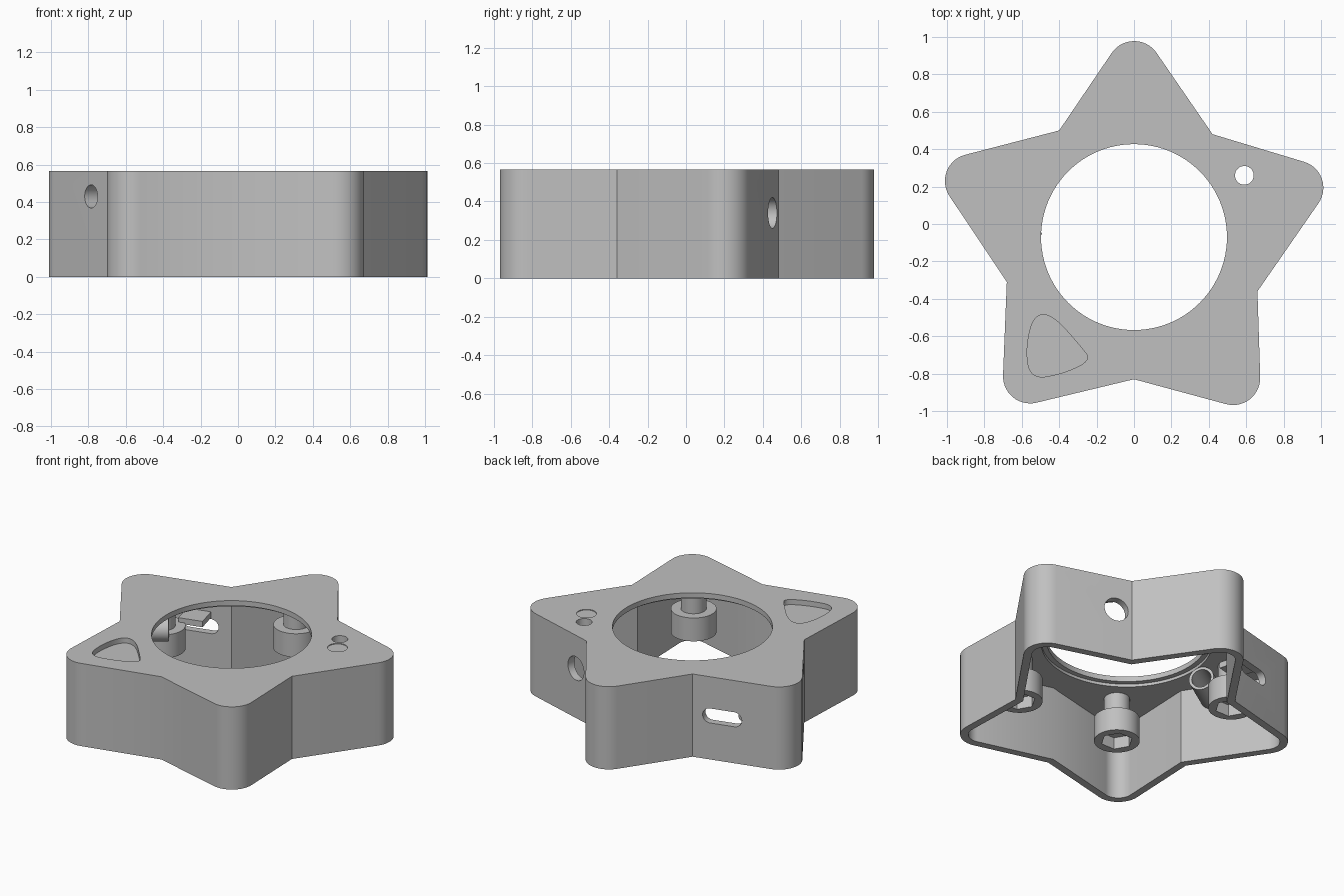
import bpy, bmesh, math
from mathutils import Vector, Matrix

cube = bpy.data.objects.get("Cube")
if cube:
    bpy.data.objects.remove(cube, do_unlink=True)

grey = bpy.data.materials.new("light_grey")
grey.use_nodes = True
grey.diffuse_color = (0.53, 0.53, 0.53, 1)
grey.node_tree.nodes["Principled BSDF"].inputs["Base Color"].default_value = grey.diffuse_color

HEIGHT, WALL, PLATE, TIP_RADIUS = 0.567, 0.05, 0.055, 0.145
CEILING = HEIGHT - PLATE
UP = Vector((0, 0, 1))


def prism(name, points, start, end, origin=(0, 0, 0), axis=UP):
    """Extrude a flat outline along axis; outline y is vertical for level axes."""
    z = Vector(axis).normalized()
    x = Vector((1, 0, 0)) if abs(z.z) > 0.9 else UP.cross(z).normalized()
    frame = Matrix((x, z.cross(x), z)).transposed()
    bm = bmesh.new()
    face = bm.faces.new([bm.verts.new((p[0], p[1], start)) for p in points])
    extruded = bmesh.ops.extrude_face_region(bm, geom=[face])["geom"]
    bmesh.ops.translate(bm, vec=(0, 0, end - start),
                        verts=[g for g in extruded if isinstance(g, bmesh.types.BMVert)])
    bmesh.ops.transform(bm, matrix=Matrix.Translation(origin) @ frame.to_4x4(), verts=bm.verts)
    bmesh.ops.recalc_face_normals(bm, faces=bm.faces)
    mesh = bpy.data.meshes.new(name)
    bm.to_mesh(mesh)
    bm.free()
    mesh.materials.append(grey)
    obj = bpy.data.objects.new(name, mesh)
    bpy.context.collection.objects.link(obj)
    return obj


def circle(radius, sides=48):
    return [(radius * math.cos(math.tau * i / sides), radius * math.sin(math.tau * i / sides))
            for i in range(sides)]


def select(obj):
    bpy.ops.object.select_all(action='DESELECT')
    obj.select_set(True)
    bpy.context.view_layer.objects.active = obj


def cut(obj, cutter):
    cutter.hide_render = True
    select(obj)
    mod = obj.modifiers.new("cut", 'BOOLEAN')
    mod.operation, mod.solver, mod.object = 'DIFFERENCE', 'EXACT', cutter
    bpy.ops.object.modifier_apply(modifier=mod.name)
    bpy.data.objects.remove(cutter, do_unlink=True)


def smooth(obj):
    select(obj)
    bpy.ops.object.shade_smooth_by_angle(angle=math.radians(30))


def neighbours(points):
    vs = [Vector(p) for p in points]
    return [(vs[i - 1], vs[i], vs[(i + 1) % len(vs)]) for i in range(len(vs))]


def offset(points, distance):
    """Move every edge of a clockwise outline inward."""
    result = []
    for a, p, b in neighbours(points):
        u, v = (p - a).normalized(), (b - p).normalized()
        n, m = Vector((u.y, -u.x)), Vector((v.y, -v.x))
        result.append(p + (n + m) * distance / (1 + n.dot(m)))
    return result


def round_tips(points, radius, steps=14):
    """Round every even corner (the star tips) with an arc."""
    result = []
    for i, (a, p, b) in enumerate(neighbours(points)):
        if i % 2:
            result.append(p)
            continue
        u, v = (a - p).normalized(), (b - p).normalized()
        half = u.angle(v) / 2
        centre = p + (u + v).normalized() * radius / math.sin(half)
        out = (p - centre).normalized()
        sweep = math.pi / 2 - half
        for k in range(steps + 1):
            t = sweep * (1 - 2 * k / steps)
            result.append(centre + radius * (Matrix.Rotation(t, 2) @ out))
    return result


def soften(points, rounds=4):
    for _ in range(rounds):
        points = [q for _, p, b in neighbours(points) for q in (p.lerp(b, 0.25), p.lerp(b, 0.75))]
    return points


# Star shell, open below
star = [(0, 1.09), (0.42, 0.48), (1.1, 0.275), (0.66, -0.36), (0.681, -1.014),
        (0, -0.83), (-0.708, -1.0), (-0.68, -0.31), (-1.1, 0.319), (-0.4, 0.5)]
shell = prism("star_shell", round_tips(star, TIP_RADIUS), 0, HEIGHT)
cut(shell, prism("cavity", round_tips(offset(star, WALL), TIP_RADIUS - WALL), -0.1, CEILING))

# Round opening in the top with a stepped underside
centre = (0, -0.07, 0)
cut(shell, prism("opening", circle(0.497, 96), 0.4, 0.7, centre))
cut(shell, prism("opening_step", circle(0.53, 96), 0.4, HEIGHT - 0.035, centre))

# Small top hole, shallow round mark and rounded triangular pocket
cut(shell, prism("top_hole", circle(0.05), 0.4, 0.7, (0.59, 0.26, 0)))
cut(shell, prism("round_mark", circle(0.062), HEIGHT - 0.005, 0.7, (0.65, 0.15, 0)))
pocket = soften([(-0.54, -0.49), (-0.58, -0.68), (-0.55, -0.83), (-0.38, -0.8),
                 (-0.23, -0.73), (-0.28, -0.66), (-0.44, -0.48)])
cut(shell, prism("pocket", pocket, HEIGHT - 0.035, 0.7))

# Side holes and slot
tube_at, tube_out = (-0.785, -0.152, 0.43), Vector((-0.835, -0.551, 0))
slot_at, slot_out = (-0.59, 0.45, 0.3), Vector((-0.25, 0.967, 0))
cut(shell, prism("side_hole", circle(0.062), -0.12, 0.12, tube_at, tube_out))
cut(shell, prism("back_hole", circle(0.08), -0.12, 0.12, (0.52, 0.45, 0.34), (0.29, 0.957, 0)))
slot = [(x + (0.08 if x > 0 else -0.08), y) for x, y in circle(0.05, 34)]
cut(shell, prism("slot_cutter", slot, -0.12, 0.12, slot_at, slot_out))
smooth(shell)

# Tube behind the side hole
tube = prism("side_tube", circle(0.08), -0.3, -0.03, tube_at, tube_out)
cut(tube, prism("tube_bore", circle(0.062), -0.4, 0.1, tube_at, tube_out))
smooth(tube)

# Shelf above the slot
shelf = [(-0.08, 0.06), (0.08, 0.06), (0.08, 0.1), (-0.08, 0.1)]
prism("slot_shelf", shelf, -0.2, -0.03, slot_at, slot_out)

# Hanging bosses with hexagonal nut sockets
for name, x, y in (("back", 0, 0.63), ("left", -0.67, 0.14),
                   ("front_left", -0.39, -0.63), ("front_right", 0.39, -0.64)):
    at = (x, y, 0)
    smooth(prism(name + "_post", circle(0.08), 0.36, CEILING + 0.01, at))
    boss = prism(name + "_boss", circle(0.142), 0.21, 0.37, at)
    cut(boss, prism("nut_socket", circle(0.1, 6), 0.1, 0.29, at))
    cut(boss, prism("screw_hole", circle(0.035, 24), 0.25, 0.35, at))
    smooth(boss)
